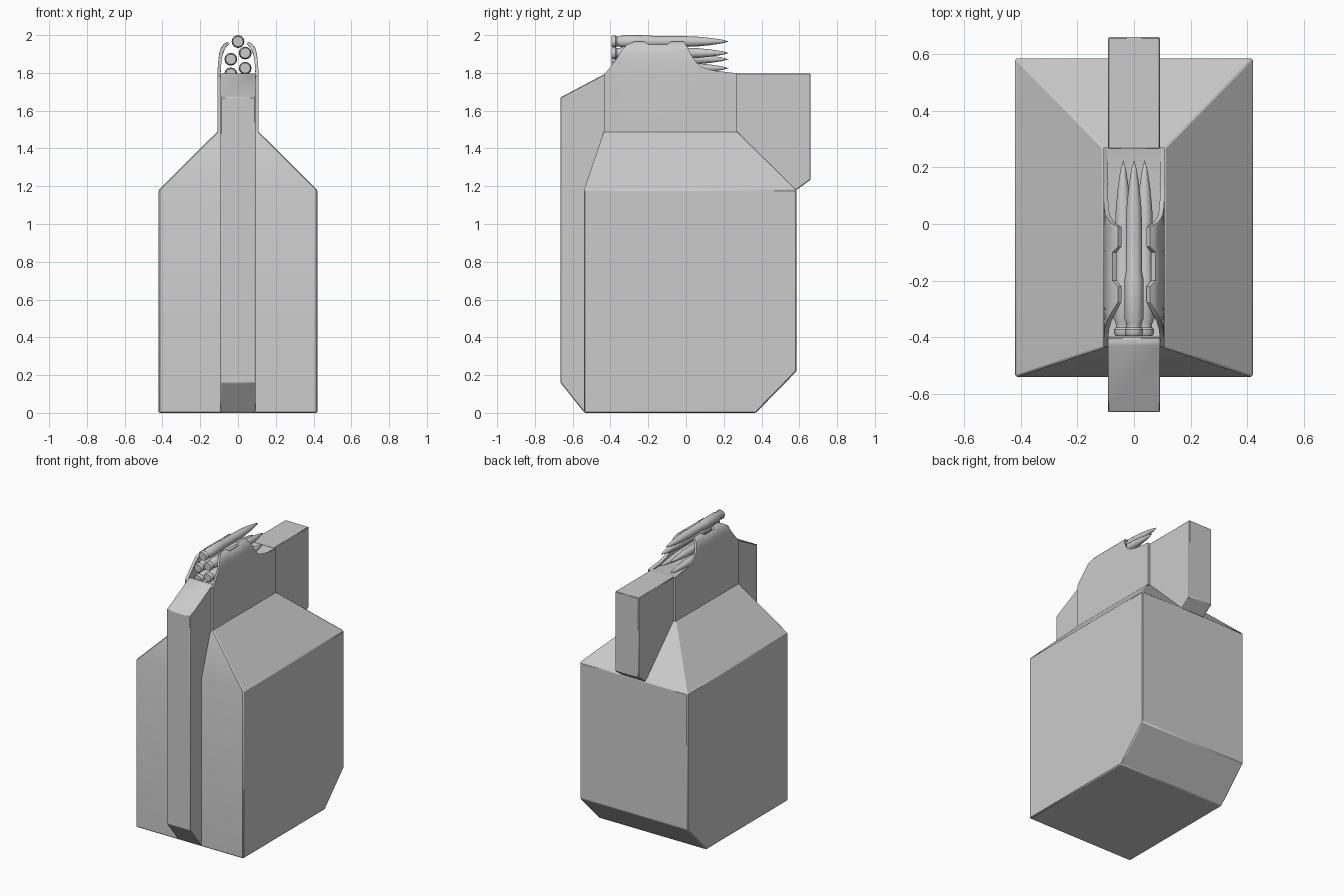
import bpy, bmesh, math
from mathutils import Matrix

if "Cube" in bpy.data.objects:
    bpy.data.objects.remove(bpy.data.objects["Cube"])


def finish(name, bm, bevel=0.0, angle=30):
    bmesh.ops.recalc_face_normals(bm, faces=bm.faces[:])
    me = bpy.data.meshes.new(name)
    bm.to_mesh(me)
    bm.free()
    ob = bpy.data.objects.new(name, me)
    bpy.context.collection.objects.link(ob)
    if bevel:
        m = ob.modifiers.new("soft_edges", "BEVEL")
        m.width, m.segments, m.limit_method = bevel, 1, "ANGLE"
        m.angle_limit = math.radians(20)
    bpy.ops.object.select_all(action="DESELECT")
    ob.select_set(True)
    bpy.context.view_layer.objects.active = ob
    bpy.ops.object.shade_smooth_by_angle(angle=math.radians(angle))
    return ob


def prism(name, profile, half, bevel=0.004):
    """Side profile of (y, z) points extruded across x."""
    bm = bmesh.new()
    f = bm.faces.new([bm.verts.new((-half, y, z)) for y, z in profile])
    ext = bmesh.ops.extrude_face_region(bm, geom=[f])["geom"]
    bmesh.ops.translate(bm, vec=(2 * half, 0, 0),
                        verts=[v for v in ext if isinstance(v, bmesh.types.BMVert)])
    return finish(name, bm, bevel)


def lerp_table(table, t):
    for (a, fa), (b, fb) in zip(table, table[1:]):
        if t <= b:
            return fa + (fb - fa) * (t - a) / (b - a)
    return table[-1][1]


# Box body with tapered shoulders, a convex solid
bm = bmesh.new()
for s in (-1, 1):
    for y, z in [(-.54, 0), (.37, 0), (.585, .22), (.585, 1.18), (-.54, 1.18)]:
        bm.verts.new((s * .42, y, z))
    for y in (-.435, .27):
        bm.verts.new((s * .108, y, 1.49))
bmesh.ops.convex_hull(bm, input=bm.verts[:])
bmesh.ops.dissolve_limit(bm, angle_limit=.02, verts=bm.verts[:], edges=bm.edges[:])
finish("magazine_body", bm, .006, 20)

# Front and rear spines and the solid core of the neck
prism("front_spine", [(-.40, .004), (-.54, .004), (-.665, .16), (-.665, 1.67),
                      (-.425, 1.797), (-.40, 1.797)], .092)
prism("rear_spine", [(.265, 1.2), (.585, 1.18), (.66, 1.235), (.66, 1.797), (.265, 1.797)], .092)
prism("neck_core", [(-.43, 1.45), (.268, 1.45), (.268, 1.795), (.2, 1.785), (-.43, 1.785)], .098, 0)

# Curved feed lips: height along y, half width against height
height = [(-.435, 1.79), (-.405, 1.825), (-.37, 1.87), (-.34, 1.92), (-.31, 1.95),
          (-.275, 1.965), (-.22, 1.965), (-.20, 1.951), (-.10, 1.951), (-.08, 1.965),
          (-.01, 1.965), (.005, 1.94), (.03, 1.89), (.055, 1.855), (.085, 1.83),
          (.15, 1.812), (.27, 1.798)]
width = [(1.48, .108), (1.79, .108), (1.84, .107), (1.90, .100), (1.93, .092),
         (1.95, .078), (1.96, .066), (1.965, .056)]
rows = [0, .62, .74, .82, .88, .92, .95, .97, .985, 1]
bm = bmesh.new()
grid = []
for y, h in height:
    col = []
    for t in rows:
        z = 1.48 + (h - 1.48) * t
        x = lerp_table(width, z)
        inner = max(x - .016, .045)
        col.append((bm.verts.new((x, y, z)), bm.verts.new((inner, y, z - .010 * t ** 8))))
    grid.append(col)
for i in range(len(grid) - 1):
    a, b = grid[i], grid[i + 1]
    for j in range(len(rows) - 1):
        for k in (0, 1):
            bm.faces.new((a[j][k], b[j][k], b[j + 1][k], a[j + 1][k]))
    for j in (0, -1):
        bm.faces.new((a[j][0], b[j][0], b[j][1], a[j][1]))
for c in (grid[0], grid[-1]):
    for j in range(len(rows) - 1):
        bm.faces.new((c[j][0], c[j + 1][0], c[j + 1][1], c[j][1]))
lips = finish("feed_lips", bm)
lips.modifiers.new("mirror", "MIRROR")

# Staggered cartridges, each a lathed profile of (radius, y)
shell = [(0, -.395), (.027, -.395), (.032, -.388), (.032, -.372), (.026, -.365),
         (.026, -.352), (.034, -.335), (.033, -.19), (.029, -.17), (.029, -.02),
         (.026, .06), (.019, .13), (.010, .19), (0, .226)]
for n, (x, z) in enumerate([(0, 1.966), (.038, 1.905), (-.038, 1.872),
                            (.038, 1.825), (-.038, 1.795)]):
    bm = bmesh.new()
    vs = [bm.verts.new((r, y, 0)) for r, y in shell]
    es = [bm.edges.new(p) for p in zip(vs, vs[1:])]
    bmesh.ops.spin(bm, geom=vs + es, cent=(0, 0, 0), axis=(0, 1, 0),
                   angle=2 * math.pi, steps=12)
    bmesh.ops.remove_doubles(bm, verts=bm.verts[:], dist=.0005)
    bmesh.ops.transform(bm, matrix=Matrix.Translation((x, 0, z)), verts=bm.verts[:])
    finish(f"cartridge_{n + 1}", bm, 0, 35)
